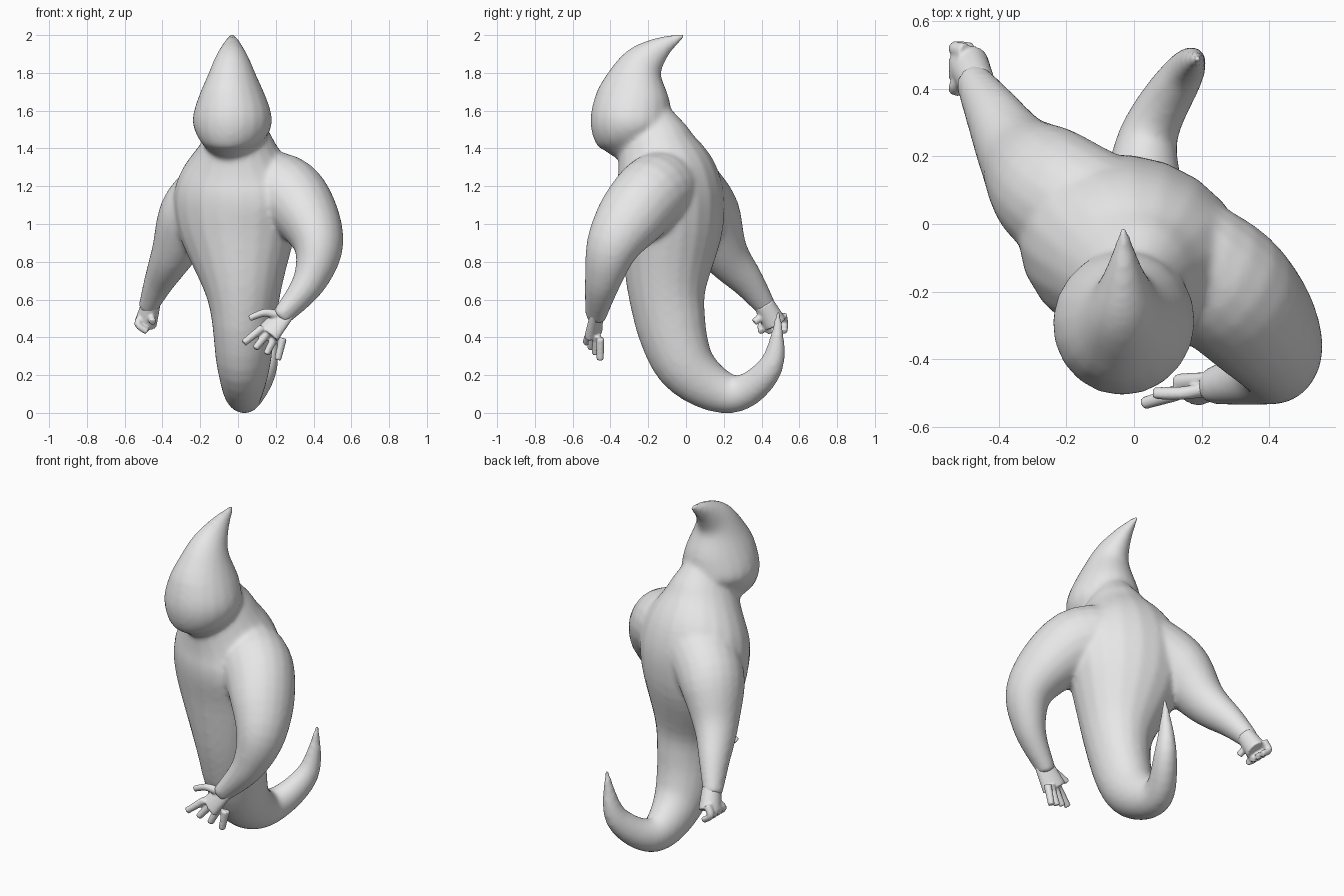
import bpy, bmesh, math
from mathutils import Vector

cube = bpy.data.objects.get("Cube")
if cube:
    bpy.data.objects.remove(cube, do_unlink=True)

color = (0.8, 0.8, 0.8, 1)
grey = bpy.data.materials.new("plain_grey")
grey.use_nodes = True
grey.diffuse_color = color
grey.node_tree.nodes["Principled BSDF"].inputs["Base Color"].default_value = color

# The torso, arms and tail all turn the left shoulder forward
side_axis = Vector((math.cos(math.radians(20)), -math.sin(math.radians(20)), 0))


def smooth_path(keys, steps):
    """Interpolate between keys with a spline through every one of them."""
    last = len(keys) - 1
    path = []
    for i in range(last):
        neighbours = [keys[min(max(i + j, 0), last)] for j in (-1, 0, 1, 2)]
        for s in range(steps):
            t = s / steps
            sample = []
            for before, start, end, after in zip(*neighbours):
                bend = 2 * before - 5 * start + 4 * end - after
                twist = 3 * start - before - 3 * end + after
                sample.append(start + (t * (end - before) + t**2 * bend + t**3 * twist) / 2)
            path.append(sample)
    path.append(list(keys[last]))
    return path


def loft(bm, keys, flatness=1, steps=6, sides=20):
    """Skin ellipses along a smooth path; each key is x, y, z, half width."""
    path = smooth_path(keys, steps)
    points = [Vector(sample[:3]) for sample in path]
    rings = []
    for i, center in enumerate(points):
        ahead = points[min(i + 1, len(points) - 1)]
        behind = points[max(i - 1, 0)]
        tangent = (ahead - behind).normalized()
        across = (side_axis - tangent * side_axis.dot(tangent)).normalized()
        through = tangent.cross(across)
        width = path[i][3]
        # Thin sections are nearly round, broad sections are flatter
        depth = flatness * min(width * 1.1, width / 2 + 0.1)
        ring = []
        for k in range(sides):
            angle = math.tau * k / sides
            offset = across * math.cos(angle) * width + through * math.sin(angle) * depth
            ring.append(bm.verts.new(center + offset))
        rings.append(ring)
    for lower, upper in zip(rings, rings[1:]):
        for k in range(sides):
            bm.faces.new((lower[k - 1], lower[k], upper[k], upper[k - 1]))
    bm.faces.new(rings[0])
    bm.faces.new(rings[-1])


def fingers(bm, joints, step, count=4, radius=0.022):
    """Row of tapering fingers; their roots stand closer together than their tips."""
    for i in range(count):
        keys = []
        for j, joint in enumerate(joints):
            spread = i if j else i * 0.6
            position = Vector(joint) + Vector(step) * spread
            thickness = radius * (1 - j / len(joints) / 3)
            keys.append((*position, thickness))
        loft(bm, keys, steps=4, sides=10)


def finish(bm, name, voxel, smoothing):
    """Fuse overlapping lofts into one soft skin."""
    mesh = bpy.data.meshes.new(name)
    bmesh.ops.recalc_face_normals(bm, faces=bm.faces[:])
    for face in bm.faces:
        face.smooth = True
    bm.to_mesh(mesh)
    bm.free()
    mesh.materials.append(grey)
    obj = bpy.data.objects.new(name, mesh)
    bpy.context.collection.objects.link(obj)
    remesh = obj.modifiers.new("Fuse", 'REMESH')
    remesh.mode = 'VOXEL'
    remesh.voxel_size = voxel
    remesh.use_smooth_shade = True
    soften = obj.modifiers.new("Soften", 'SMOOTH')
    soften.factor = 0.5
    soften.iterations = smoothing


# Upturned tail rising into the torso and neck
body = bmesh.new()
loft(body, [
    (0.19, 0.49, 0.54, 0.01),
    (0.15, 0.45, 0.25, 0.06),
    (0.04, 0.25, 0.1, 0.09),
    (0.03, 0, 0.25, 0.14),
    (0.03, -0.1, 0.6, 0.19),
    (0, -0.08, 1, 0.33),
    (0, -0.1, 1.22, 0.33),
    (0, -0.16, 1.42, 0.2),
    (0, -0.2, 1.6, 0.1),
], flatness=1.03)

# Pointed head with a rounded jaw and a swept-back tip
head_profile = [
    (-0.26, 1.33, 0.06),
    (-0.27, 1.42, 0.15),
    (-0.29, 1.56, 0.21),
    (-0.25, 1.8, 0.12),
    (-0.15, 1.92, 0.06),
    (-0.01, 2, 0.01),
]
loft(body, [(-0.03, *key) for key in head_profile], flatness=1.06)

# Left arm reaching forward
loft(body, [
    (0.05, -0.07, 1.2, 0.2),
    (0.27, -0.19, 1.15, 0.2),
    (0.42, -0.37, 0.92, 0.14),
    (0.38, -0.44, 0.7, 0.09),
    (0.22, -0.48, 0.5, 0.05),
])

# Right arm swung back, with a thick upper arm
loft(body, [
    (-0.05, -0.02, 1.2, 0.2),
    (-0.23, 0.09, 1.07, 0.18),
    (-0.34, 0.2, 0.85, 0.12),
    (-0.42, 0.33, 0.69, 0.08),
    (-0.48, 0.43, 0.55, 0.05),
])
finish(body, "body", voxel=0.013, smoothing=12)

# Open left hand: flat palm, spread fingers and a thumb
hand = bmesh.new()
loft(hand, [(0.27, -0.47, 0.55, 0.05), (0.16, -0.49, 0.42, 0.07)], flatness=0.5)
fingers(hand, [(0.13, -0.5, 0.45), (0.03, -0.53, 0.37)], step=(0.06, 0.025, -0.03))
fingers(hand, [(0.21, -0.49, 0.52), (0.14, -0.5, 0.53), (0.06, -0.5, 0.5)],
        step=(0, 0, 0), count=1)
finish(hand, "left_hand", voxel=0.007, smoothing=2)

# Loosely closed right hand: palm, curled fingers and a thumb
hand = bmesh.new()
loft(hand, [(-0.46, 0.41, 0.58, 0.05), (-0.49, 0.47, 0.47, 0.06)])
fingers(hand, [(-0.5, 0.44, 0.52), (-0.53, 0.4, 0.47), (-0.48, 0.4, 0.43)],
        step=(0, 0.04, 0))
fingers(hand, [(-0.47, 0.43, 0.53), (-0.45, 0.36, 0.48)], step=(0, 0, 0), count=1)
finish(hand, "right_hand", voxel=0.007, smoothing=2)
